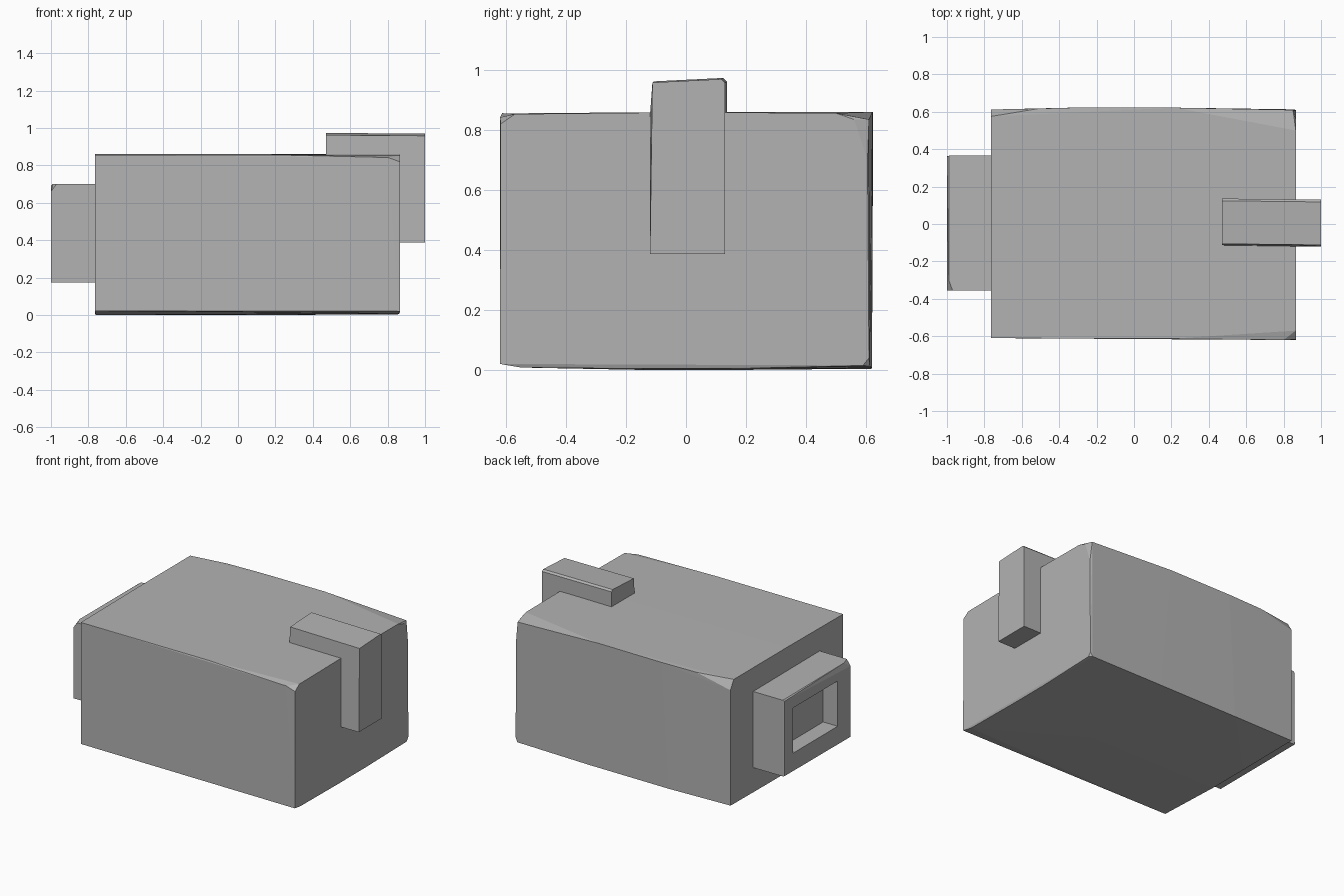
import bpy, bmesh

if "Cube" in bpy.data.objects:
    bpy.data.objects.remove(bpy.data.objects["Cube"], do_unlink=True)

grey = bpy.data.materials.new("plain_grey")
grey.use_nodes = True
grey.diffuse_color = (0.45, 0.45, 0.45, 1)
grey.node_tree.nodes["Principled BSDF"].inputs["Base Color"].default_value = grey.diffuse_color


def finish(name, bm):
    bmesh.ops.recalc_face_normals(bm, faces=bm.faces)
    mesh = bpy.data.meshes.new(name)
    bm.to_mesh(mesh)
    bm.free()
    mesh.materials.append(grey)
    obj = bpy.data.objects.new(name, mesh)
    bpy.context.collection.objects.link(obj)
    return obj


def hull(name, points):
    """Faceted solid wrapped around a few corner points."""
    bm = bmesh.new()
    for p in points:
        bm.verts.new(p)
    out = bmesh.ops.convex_hull(bm, input=bm.verts)
    loose = {g for g in out["geom_interior"] + out["geom_unused"]
             if isinstance(g, bmesh.types.BMVert)}
    bmesh.ops.delete(bm, geom=list(loose), context='VERTS')
    bmesh.ops.dissolve_limit(bm, angle_limit=0.01, verts=bm.verts, edges=bm.edges)
    return finish(name, bm)


def block(x0, x1, y0, y1, z0, z1):
    return [(x, y, z) for x in (x0, x1) for y in (y0, y1) for z in (z0, z1)]


# Main body: a block with slightly bowed edges and clipped corners
hull("body", [
    # front top edge with clipped end
    (-.765, -.61, .855), (.2, -.613, .856), (.8, -.62, .842),
    (.865, -.57, .853), (.865, -.618, .82),
    # front bottom edge and bowed underside
    (-.765, -.61, .022), (.865, -.62, .02), (.86, -.55, .008),
    (-.76, -.14, 0), (.2, -.14, 0), (.86, -.14, .004),
    (-.76, .15, 0), (.2, .15, 0), (.86, .15, .004),
    # back bottom edge
    (-.765, .61, .008), (-.3, .62, .004), (.3, .62, .006),
    (.865, .59, .015), (.85, .613, .012), (.865, .61, .04),
    # back top edge with clipped ends
    (-.765, .575, .86), (-.765, .612, .8), (-.51, .617, .857),
    (-.25, .624, .858), (.22, .622, .86),
    (.865, .5, .856), (.85, .61, .835), (.865, .56, .835), (.865, .605, .7),
    # bowed top and right end
    (-.765, 0, .86), (.2, 0, .861), (.865, 0, .859),
    (.868, 0, .4), (.868, .13, .4),
])

# Strap: an L profile lying on the top and hanging down the end
profile = [(.47, .85), (.47, .972), (1, .968), (1, .387), (.866, .387), (.866, .85)]
bm = bmesh.new()
face = bm.faces.new([bm.verts.new((x, -.12, z)) for x, z in profile])
side = bmesh.ops.extrude_face_region(bm, geom=[face])["geom"]
for v in side:
    if isinstance(v, bmesh.types.BMVert):
        v.co.y = .13
for v in bm.verts:
    if v.co.z > .9:
        if v.co.y < 0:
            v.co.z -= .01
            v.co.y += .008
        else:
            v.co.z += .002
    if v.co.x < .5:
        v.co.y += .006
# small bevel along the rear top corner
corner = [e for e in bm.edges if all(v.co.z > .9 and v.co.y > 0 for v in e.verts)]
bmesh.ops.bevel(bm, geom=corner, offset=.012, segments=1, affect='EDGES')
finish("strap", bm)

# Socket frame on the opposite end, with one clipped corner
frame = hull("socket_frame", block(-.99, -.75, .35, .365, .175, .697) + [
    (-1, .362, .178), (-1, .36, .69),
    (-1, -.355, .175), (-.75, -.355, .175), (-.75, -.355, .70),
    (-.97, -.355, .70), (-.99, -.3, .70), (-1, -.355, .66),
])
cutter = hull("recess_cutter", block(-1.1, -.89, -.215, .27, .3, .61))
cutter.hide_render = True
cut = frame.modifiers.new("recess", 'BOOLEAN')
cut.operation = 'DIFFERENCE'
cut.solver = 'EXACT'
cut.object = cutter
bpy.context.view_layer.objects.active = frame
bpy.ops.object.modifier_apply(modifier=cut.name)
bpy.data.objects.remove(cutter, do_unlink=True)
